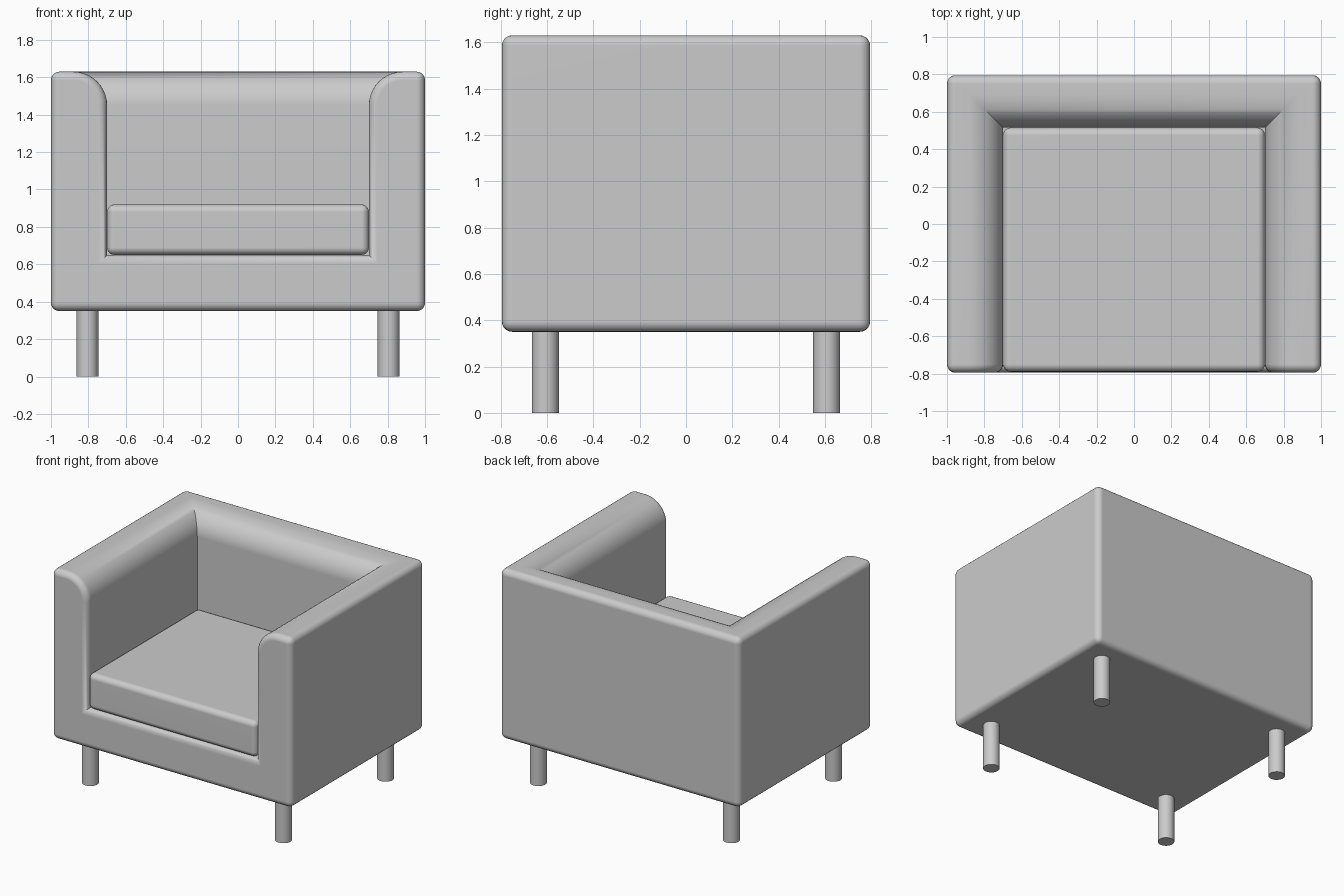
import bpy, bmesh

if "Cube" in bpy.data.objects:
    bpy.data.objects.remove(bpy.data.objects["Cube"])

X, Y, Z0, Z1 = 1.0, 0.795, 0.35, 1.63      # outer shell
IX, IY, SZ = 0.7, 0.515, 0.65              # inner seat recess


def finish(name, bm):
    bmesh.ops.recalc_face_normals(bm, faces=bm.faces)
    mesh = bpy.data.meshes.new(name)
    bm.to_mesh(mesh)
    bm.free()
    obj = bpy.data.objects.new(name, mesh)
    bpy.context.collection.objects.link(obj)
    bpy.context.view_layer.objects.active = obj
    bpy.ops.object.select_all(action='DESELECT')
    obj.select_set(True)
    bpy.ops.object.shade_smooth_by_angle(angle=0.7)
    return obj


def soften(obj):
    mod = obj.modifiers.new("weighted_normals", 'WEIGHTED_NORMAL')
    mod.keep_sharp = True


def round_edges(bm, edges, offset, segments):
    bmesh.ops.bevel(bm, geom=edges, offset=offset, segments=segments,
                    profile=0.5, affect='EDGES', clamp_overlap=False)


# Upholstered frame: front U profile carried back, closed by the back wall
bm = bmesh.new()
profile = [(-X, Z0), (X, Z0), (X, Z1), (IX, Z1), (IX, SZ), (-IX, SZ), (-IX, Z1), (-X, Z1)]
f = [bm.verts.new((x, -Y, z)) for x, z in profile]
b = [bm.verts.new((x, IY if abs(x) == IX else Y, z)) for x, z in profile]
bm.faces.new(f)                                             # front
bm.faces.new((b[0], b[1], b[2], b[7]))                      # back
bm.faces.new((b[3], b[4], b[5], b[6]))                      # inner back
bm.faces.new((f[2], f[3], b[3], b[6], f[6], f[7], b[7], b[2]))  # top
for i, j in ((0, 1), (1, 2), (3, 4), (4, 5), (5, 6), (7, 0)):
    bm.faces.new((f[i], f[j], b[j], b[i]))
bmesh.ops.recalc_face_normals(bm, faces=bm.faces)

# Broad roll on the inner top rim, then small rounding on the other outer edges
rim = [bm.edges.get(p) for p in ((f[3], b[3]), (b[3], b[6]), (b[6], f[6]))]
round_edges(bm, rim, 0.18, 10)
bm.normal_update()
round_edges(bm, [e for e in bm.edges if e.calc_face_angle_signed(0) > 0.7], 0.045, 5)
soften(finish("upholstered_frame", bm))

# Seat cushion
bm = bmesh.new()
bmesh.ops.create_cube(bm, size=1)
for v in bm.verts:
    v.co.x *= 2 * IX
    v.co.y = IY if v.co.y > 0 else -Y + 0.005
    v.co.z = 0.92 if v.co.z > 0 else SZ
round_edges(bm, bm.edges[:], 0.04, 5)
soften(finish("seat_cushion", bm))

# Four round legs
for side, sx in (("left", -1), ("right", 1)):
    for end, sy in (("front", -1), ("back", 1)):
        bm = bmesh.new()
        bmesh.ops.create_cone(bm, cap_ends=True, segments=32, radius1=0.058,
                              radius2=0.058, depth=0.37)
        bmesh.ops.translate(bm, verts=bm.verts, vec=(sx * 0.805, sy * 0.607, 0.185))
        finish(f"{end}_{side}_leg", bm)
